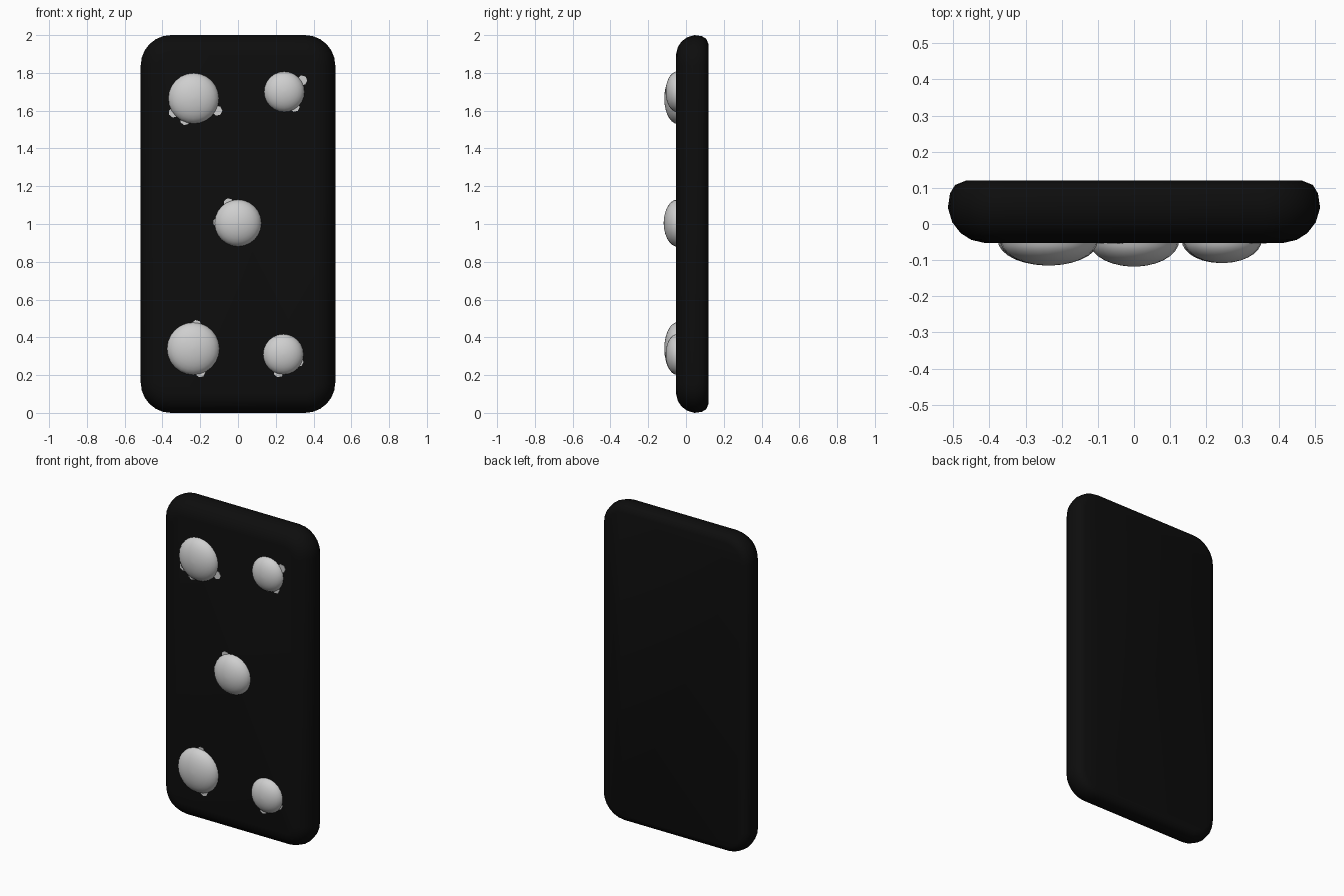
import bpy, bmesh, math
from mathutils import Vector

if "Cube" in bpy.data.objects:
    bpy.data.objects.remove(bpy.data.objects["Cube"], do_unlink=True)


def make_material(name, value):
    mat = bpy.data.materials.new(name)
    mat.use_nodes = True
    colour = (value, value, value, 1)
    mat.diffuse_color = colour
    mat.node_tree.nodes["Principled BSDF"].inputs["Base Color"].default_value = colour
    return mat


black = make_material("black", 0.004)
white = make_material("off white", 0.62)


def loft(name, rings, mat, angle):
    """Join closed rings of points into a capped, smooth-shaded skin."""
    bm = bmesh.new()
    loops = [[bm.verts.new(p) for p in ring] for ring in rings]
    for a, b in zip(loops, loops[1:]):
        for i in range(len(a)):
            j = (i + 1) % len(a)
            bm.faces.new((a[i], a[j], b[j], b[i]))
    bm.faces.new(loops[0])
    bm.faces.new(loops[-1])
    bmesh.ops.recalc_face_normals(bm, faces=bm.faces)
    mesh = bpy.data.meshes.new(name)
    bm.to_mesh(mesh)
    bm.free()
    mesh.materials.append(mat)
    obj = bpy.data.objects.new(name, mesh)
    bpy.context.collection.objects.link(obj)
    bpy.ops.object.select_all(action="DESELECT")
    bpy.context.view_layer.objects.active = obj
    obj.select_set(True)
    bpy.ops.object.shade_smooth_by_angle(angle=math.radians(angle))
    return obj


def rounded_rectangle(y, inset, half_w=0.515, half_h=1.0, radius=0.16, steps=6):
    r = radius - inset
    ring = []
    for quarter, (sx, sz) in enumerate(((1, 1), (-1, 1), (-1, -1), (1, -1))):
        for k in range(steps + 1):
            a = math.pi / 2 * (quarter + k / steps)
            ring.append(Vector((sx * (half_w - radius) + r * math.cos(a), y,
                                1 + sz * (half_h - radius) + r * math.sin(a))))
    return ring


def circle(x, y, z, radius, sides=24):
    return [(x + radius * math.cos(math.tau * i / sides), y,
             z + radius * math.sin(math.tau * i / sides)) for i in range(sides)]


# Slab: broad rounding at the front, tight rounding at the back
edge = [(-0.052, 0.10), (-0.044, 0.065), (-0.025, 0.035), (0.005, 0.012),
        (0.045, 0), (0.085, 0.006), (0.108, 0.02), (0.12, 0.05)]
loft("slab", [rounded_rectangle(y, inset) for y, inset in edge], black, 40)


# Five shallow domes on the front
def dome(name, x, z, radius, height):
    base = -0.045
    rings = []
    for k in range(8):
        a = math.pi / 2 * k / 7.3
        rings.append(circle(x, base - height * math.sin(a), z, radius * math.cos(a)))
    loft(name, rings, white, 40)


dome("upper_right_dome", -0.235, 1.665, 0.135, 0.07)
dome("upper_left_dome", 0.245, 1.7, 0.108, 0.063)
dome("centre_dome", 0, 1.005, 0.125, 0.073)
dome("lower_right_dome", -0.237, 0.34, 0.14, 0.07)
dome("lower_left_dome", 0.24, 0.31, 0.108, 0.063)

# Small pale flecks around the dome edges
flecks = [(-0.34, 1.59), (-0.11, 1.6), (-0.28, 1.55), (0.34, 1.76), (0.3, 1.62),
          (-0.05, 1.11), (-0.105, 1.01), (-0.22, 0.465), (-0.2, 0.215),
          (0.215, 0.215), (0.32, 0.27)]
for i, (x, z) in enumerate(flecks):
    loft(f"fleck_{i + 1}", [circle(x, y, z, 0.027, 7) for y in (-0.051, -0.054)], white, 30)
